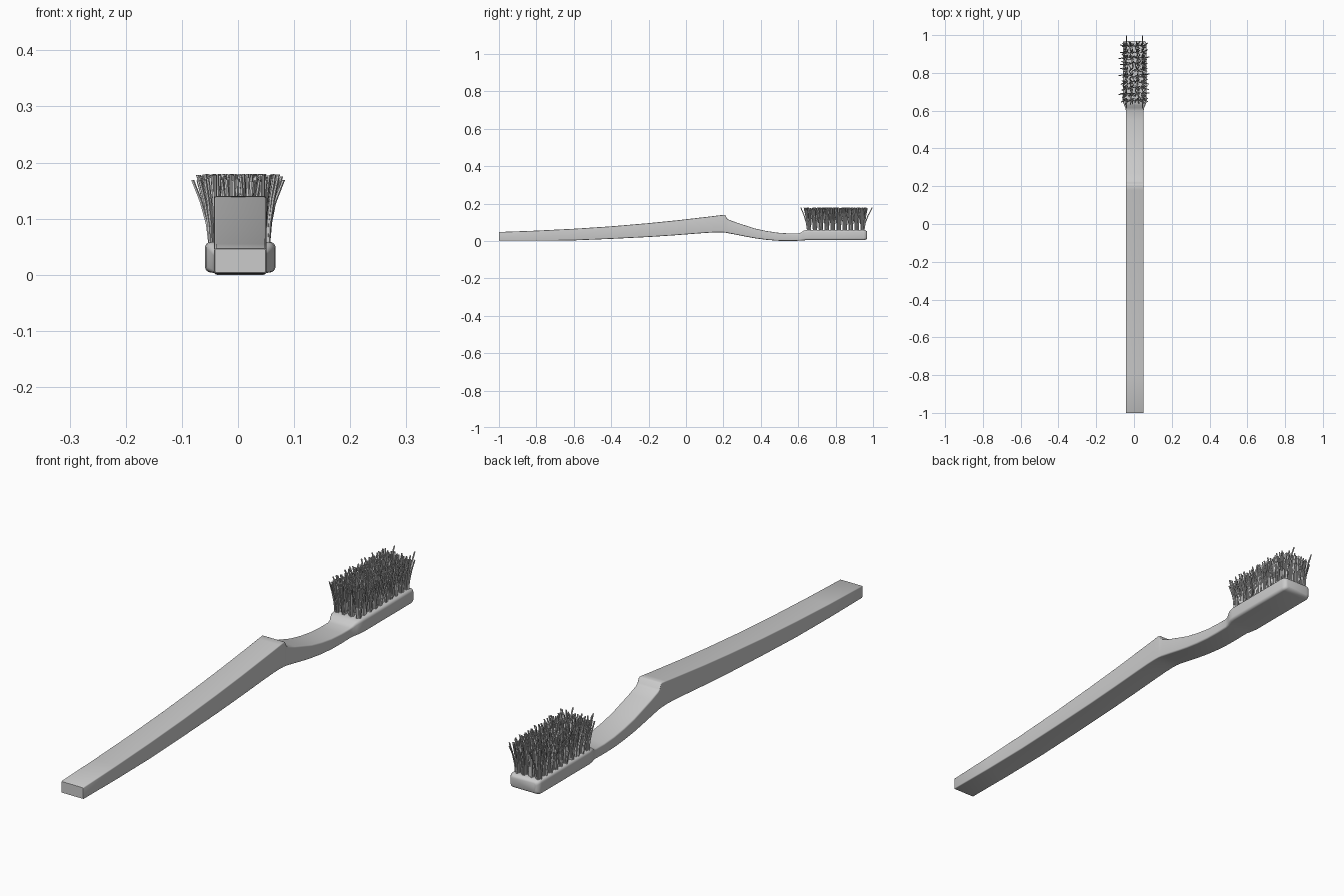
import bpy, bmesh, math, random
from mathutils import Vector

if "Cube" in bpy.data.objects:
    bpy.data.objects.remove(bpy.data.objects["Cube"])

random.seed(4)
CX = 0.004  # body centre in x


def finish(bm, name, angle):
    bmesh.ops.recalc_face_normals(bm, faces=bm.faces[:])
    me = bpy.data.meshes.new(name)
    bm.to_mesh(me)
    bm.free()
    ob = bpy.data.objects.new(name, me)
    bpy.context.collection.objects.link(ob)
    bpy.ops.object.select_all(action='DESELECT')
    ob.select_set(True)
    bpy.context.view_layer.objects.active = ob
    bpy.ops.object.shade_smooth_by_angle(angle=math.radians(angle))
    return ob


def skin(bm, rings):
    # bridge consecutive vertex loops and cap both ends
    loops = [[bm.verts.new(p) for p in r] for r in rings]
    n = len(loops[0])
    for a, b in zip(loops, loops[1:]):
        for i in range(n):
            j = (i + 1) % n
            bm.faces.new((a[i], a[j], b[j], b[i]))
    bm.faces.new(loops[0][::-1])
    bm.faces.new(loops[-1])


def section(y, z0, z1, hw, r, steps=4):
    # rounded rectangle across the body
    pts = []
    for k, (x, z) in enumerate(((hw - r, z1 - r), (r - hw, z1 - r),
                                (r - hw, z0 + r), (hw - r, z0 + r))):
        for s in range(steps + 1):
            a = math.pi / 2 * (k + s / steps)
            pts.append((CX + x + r * math.cos(a), y, z + r * math.sin(a)))
    return pts


# handle, thumb step, neck and head: y, bottom z, top z, half width, corner radius
stations = [
    (-1.0, .004, .046, .045, .003), (-.996, .002, .048, .047, .004),
    (-.8, .001, .055, .047, .004), (-.6, .003, .065, .047, .004),
    (-.4, .011, .078, .047, .004), (-.2, .021, .095, .047, .004),
    (-.05, .031, .110, .047, .004), (.08, .041, .125, .047, .004),
    (.14, .045, .132, .047, .004), (.18, .046, .137, .047, .004),
    (.205, .045, .140, .047, .004), (.211, .044, .137, .047, .004),
    (.219, .043, .121, .047, .005), (.228, .041, .114, .047, .006),
    (.27, .033, .098, .047, .006), (.32, .023, .082, .047, .006),
    (.37, .014, .066, .047, .006), (.43, .006, .053, .047, .006),
    (.49, .001, .044, .047, .006), (.55, 0, .040, .047, .006),
    (.60, .001, .040, .047, .006), (.615, .002, .045, .050, .008),
    (.628, .003, .054, .056, .010), (.642, .004, .058, .061, .011),
    (.66, .004, .059, .063, .011), (.80, .004, .059, .063, .011),
    (.95, .004, .059, .063, .011), (.959, .006, .057, .061, .011),
    (.966, .010, .053, .056, .010), (.969, .015, .048, .050, .009),
]
bm = bmesh.new()
skin(bm, [section(*s) for s in stations])
finish(bm, "brush_body", 40)


# bristles: flaring tufts of thin bent strands
def strand(bm, base, tip, r=0.0029, sides=5, segs=3):
    rings = []
    for k in range(segs + 1):
        t = k / segs
        f = t ** 1.7
        c = Vector((base.x + (tip.x - base.x) * f,
                    base.y + (tip.y - base.y) * f,
                    base.z + (tip.z - base.z) * t))
        rings.append([c + Vector((r * math.cos(a), r * math.sin(a), 0))
                      for a in (2 * math.pi * i / sides for i in range(sides))])
    skin(bm, rings)


bm = bmesh.new()
ROWS, COLS, PER = 10, 4, 12
for row in range(ROWS):
    for col in range(COLS):
        cx = CX - .002 + (col - 1.5) * .029
        cy = .657 + row * .0318
        for k in range(PER):
            rad = .0095 * math.sqrt((k + .5) / PER)
            a = k * 2.39996 + random.random()
            dx, dy = rad * math.cos(a), rad * math.sin(a)
            spread = random.uniform(1.6, 3.0)
            base = Vector((cx + dx, cy + dy, .05))
            tip = Vector((cx + dx * spread + (col - 1.5) * .005,
                          cy + dy * spread + (row - 4.5) * .0013,
                          random.uniform(.166, .18)))
            strand(bm, base, tip)
# a few stray strands round the edge reach the full extents
for s in (-1, 1):
    for y in (.69, .79, .88):
        strand(bm, Vector((s * .050, y, .05)), Vector((s * .081, y + s * .004, .169)))
    for x in (-.04, .045):
        strand(bm, Vector((x, .80 + s * .150, .05)), Vector((x, .805 + s * .191, .178)))
finish(bm, "bristles", 60)
